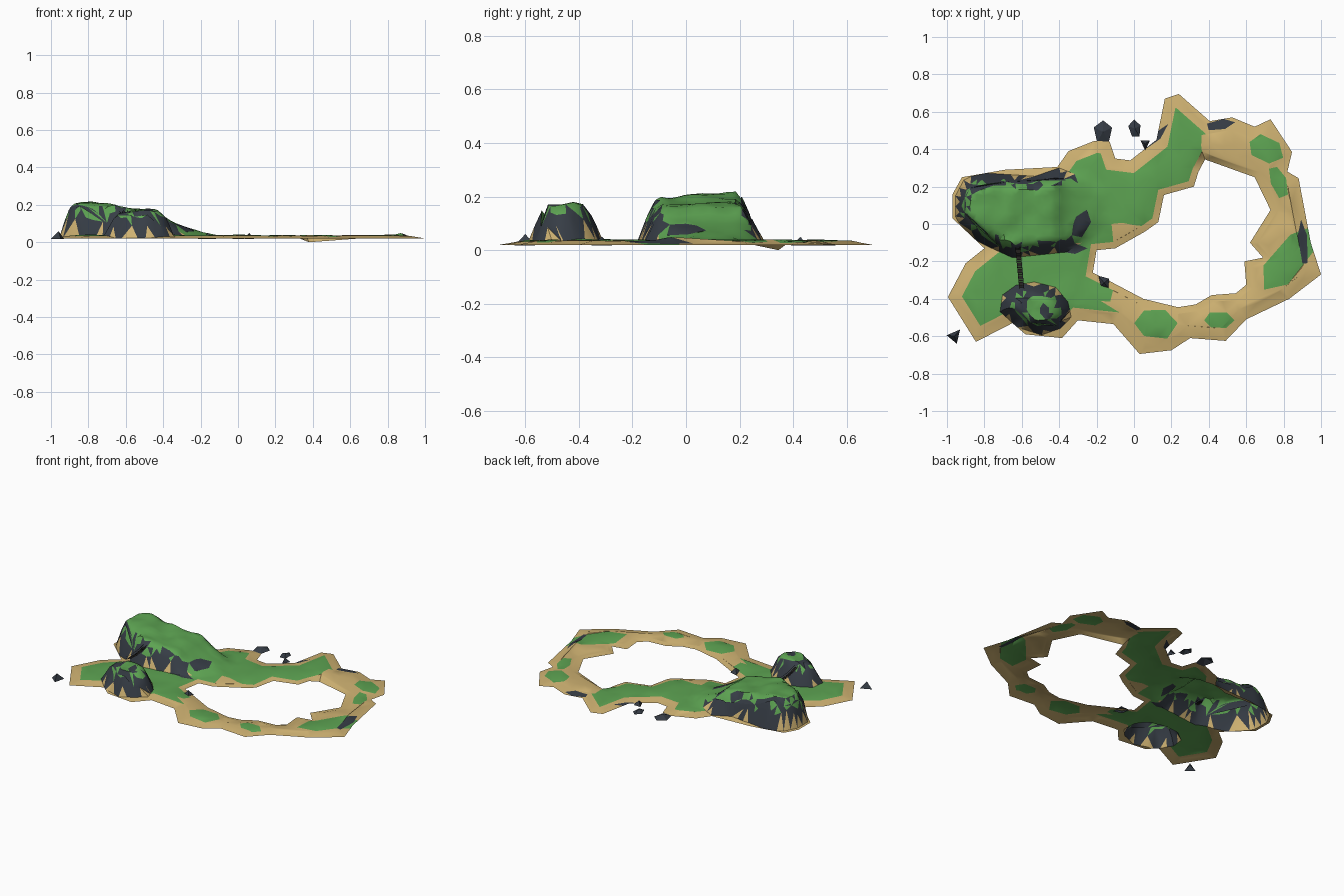
import bpy, math, random
from mathutils import Vector, noise
from mathutils.geometry import delaunay_2d_cdt

if "Cube" in bpy.data.objects:
    bpy.data.objects.remove(bpy.data.objects["Cube"])
random.seed(4)


def material(name, rgb):
    m = bpy.data.materials.new(name)
    m.diffuse_color = (*rgb, 1)
    m.use_nodes = True
    m.node_tree.nodes["Principled BSDF"].inputs["Base Color"].default_value = m.diffuse_color
    return m


MATS = [material("sand", (0.63, 0.45, 0.17)), material("grass", (0.11, 0.37, 0.085)),
        material("dark rock", (0.037, 0.046, 0.06)), material("dark wood", (0.02, 0.018, 0.016))]
SAND, GRASS, ROCK, WOOD = range(4)


def poly(*c):
    return [Vector(c[i:i + 2]) for i in range(0, len(c), 2)]


def blob(x, y, rx, ry, turn=0, n=6):
    """Irregular low-poly patch: a jittered, turned ellipse."""
    a, out = math.radians(turn), []
    for i in range(n):
        t, r = math.tau * i / n, random.uniform(.88, 1.15)
        u, v = rx * r * math.cos(t), ry * r * math.sin(t)
        out.append(Vector((x + u * math.cos(a) - v * math.sin(a), y + u * math.sin(a) + v * math.cos(a))))
    return out


def edges_of(p):
    return zip(p, p[1:] + p[:1])


def inside(q, p):
    hit = False
    for a, b in edges_of(p):
        if (a.y > q.y) != (b.y > q.y) and q.x < a.x + (q.y - a.y) * (b.x - a.x) / (b.y - a.y):
            hit = not hit
    return hit


def dist(q, p):
    best = 9
    for a, b in edges_of(p):
        d = b - a
        t = max(0, min(1, (q - a).dot(d) / d.length_squared))
        best = min(best, (q - a - d * t).length)
    return best


def offset(p, d):
    """Move every corner sideways: to the left of travel when d is positive."""
    out = []
    for a, b, c in zip(p[-1:] + p[:-1], p, p[1:] + p[:1]):
        e, f = (b - a).normalized(), (c - b).normalized()
        n = Vector((-e.y - f.y, e.x + f.x)).normalized()
        out.append(b + n * d / max(.6, n.dot(Vector((-e.y, e.x)))))
    return out


# Coast (counter-clockwise) and lagoon (clockwise)
coast = poly(-.995, -.39, -.845, -.63, -.65, -.53, -.58, -.59, -.385, -.61, -.30, -.515,
             -.11, -.535, .03, -.695, .20, -.675, .30, -.61, .49, -.625, .60, -.51,
             .83, -.40, 1, -.27, .945, -.10, .88, .245, .82, .28, .845, .385, .73, .56,
             .645, .52, .525, .57, .405, .55, .24, .695, .165, .67, .12, .45, -.02, .34,
             -.10, .35, -.13, .44, -.21, .445, -.35, .39, -.41, .305, -.69, .29, -.92, .25,
             -.97, .16, -.97, .03, -.80, -.13, -.90, -.21)
lagoon = poly(-.20, -.14, -.10, -.13, .06, -.04, .13, .01, .16, .155, .32, .20, .345, .28,
              .38, .345, .645, .25, .73, .075, .62, -.10, .69, -.18, .59, -.20, .60, -.325,
              .545, -.37, .415, -.38, .33, -.43, .235, -.445, .05, -.40, -.14, -.30, -.22, -.26)
inland, bank = offset(coast, .065), offset(lagoon, .035)

# Bases of the two hills; the north one falls away to the east
north = poly(-.955, .04, -.955, .15, -.91, .235, -.83, .275, -.53, .255, -.40, .30, -.15, .20,
             -.12, 0, -.36, -.15, -.65, -.18, -.76, -.13, -.90, -.06)
south = blob(-.515, -.44, .20, .135, -18, 10)

# Patches, later ones win
patches = [(GRASS, blob(.11, -.53, .12, .085)), (GRASS, blob(.45, -.515, .08, .045)),
           (GRASS, blob(.70, .40, .10, .065, -25)), (GRASS, blob(.77, .23, .045, .09, 20)),
           (GRASS, blob(.83, -.18, .21, .085, 52)), (ROCK, blob(.46, .53, .08, .03, 10, 5)),
           (ROCK, blob(.905, -.11, .14, .025, 95, 5)), (ROCK, blob(.125, .47, .09, .022, 48, 4)),
           (ROCK, blob(-.34, -.13, .08, .03, 0, 5)), (ROCK, blob(-.28, 0, .085, .045, 70, 5))]


def north_top(x):
    if x < -.42:
        return .17 - .05 * max(0, min(1, (x + .75) / .33))
    return .012 + .108 * max(0, (-.15 - x) / .27) ** 1.7


def hill(q):
    """Height added by the two hills."""
    if inside(q, north):
        base, top = north, north_top(q.x)
    elif inside(q, south):
        base, top = south, .138 - .9 * (q.x + .5) ** 2
    else:
        return 0
    top *= 1 + .16 * noise.noise((q.x * 9, q.y * 9, 1.5))
    return top * math.sin(min(dist(q, base) / .085, 1) * math.pi / 2)


def height(q):
    edge = min(dist(q, coast), dist(q, lagoon))
    z = .02 + .018 * min(edge / .09, 1) + hill(q)
    if edge > .03:
        z += .006 * noise.noise((q.x * 12, q.y * 12, 0))
    if (q - Vector((.38, .345))).length < .01:    # one shore corner dips under water
        z = 0
    if (q - Vector((.88, -.05))).length < .03:    # small rocky crest on the east shore
        z += .015
    return z


# Points and constraint edges for the triangulated land
pts, lines = [], []


def add_loop(p, step):
    loop = []
    for a, b in edges_of(p):
        n = max(1, round((b - a).length / step))
        loop += [a.lerp(b, i / n) for i in range(n)]
    s = len(pts)
    pts.extend(loop)
    lines.extend((s + i, s + (i + 1) % len(loop)) for i in range(len(loop)))


for p in [coast, lagoon, inland, bank] + [p for _, p in patches]:
    add_loop(p, 1)
for p in (north, south):
    add_loop(p, .045)
for i in range(-33, 34):
    for j in range(-24, 25):
        q = Vector((i * .03 + random.uniform(-.008, .008), j * .03 + random.uniform(-.008, .008)))
        on_hill = inside(q, north) or inside(q, south)
        if (on_hill or (i % 2 == 0 and j % 2 == 0)) and min(dist(q, p) for p in (coast, lagoon, north, south)) > .02:
            pts.append(q)
v2, _, tris = delaunay_2d_cdt(pts, lines, [], 0, 1e-4)[:3]
verts = [(q.x, q.y, height(q)) for q in v2]


def colour(t, c):
    a, b, d = (Vector(verts[i]) for i in t)
    for base in (north, south):
        if inside(c, base) and abs((b - a).cross(d - a).normalized().z) < .70:
            if sum(dist(v2[i], base) < .004 for i in t) >= 2 and random.random() < .6:
                return SAND                        # sand wedges at the cliff foot
            return GRASS if a.z + b.z + d.z > .36 and random.random() < .3 else ROCK
    if inside(c, south):
        return ROCK if noise.noise((c.x * 14, c.y * 14, 3)) > .15 else GRASS
    west = c.x < .36 and (c.y > 0 or c.x < -.13)   # the broad western land is grassed
    m = GRASS if west and inside(c, inland) and not inside(c, bank) else SAND
    if inside(c, north) and dist(c, north) > .05:
        m = GRASS
    for mat, p in patches:
        if inside(c, p):
            m = mat
    return m


faces, cols = [], []
for t in tris:
    c = (v2[t[0]] + v2[t[1]] + v2[t[2]]) / 3
    if inside(c, coast) and not inside(c, lagoon):
        faces.append(t)
        cols.append(colour(t, c))


def make(name, verts, faces, cols, smooth=None):
    me = bpy.data.meshes.new(name)
    used = sorted({i for f in faces for i in f})
    idx = {k: i for i, k in enumerate(used)}
    me.from_pydata([verts[k] for k in used], [], [[idx[k] for k in f] for f in faces])
    for m in MATS:
        me.materials.append(m)
    for p, c in zip(me.polygons, cols):
        p.material_index = c
    ob = bpy.data.objects.new(name, me)
    bpy.context.collection.objects.link(ob)
    if smooth:
        bpy.context.view_layer.objects.active = ob
        ob.select_set(True)
        bpy.ops.object.shade_smooth_by_angle(angle=math.radians(smooth))
        ob.select_set(False)


make("island_land", verts, faces, cols, 40)

# Loose shore rocks: a footprint fanned up to one peak
rocks = [(blob(-.165, .495, .065, .05, 90, 5), .04), (blob(.005, .51, .05, .033, 95, 5), .035),
         (blob(.06, .43, .035, .03, -90, 3), .05), (blob(-.96, -.60, .045, .04, 50, 3), .06),
         (blob(-.16, -.315, .05, .035, -50, 4), .05)]
for k, (p, top) in enumerate(rocks):
    mid, n = sum(p, Vector((0, 0))) / len(p), len(p)
    make(f"shore_rock_{k + 1}", [(*q, .018) for q in p] + [(*mid, top)],
         [(i, (i + 1) % n, n) for i in range(n)], [ROCK] * n)

# Rope bridge between the hills: sagging planks with two hand ropes
A, B, N = Vector((-.625, -.09, .16)), Vector((-.60, -.345, .16)), 22
bv, bf = [], []
for i in range(N):
    for off, lift, w in ((0, 0, .012), (-.012, .012, .0015), (.012, .012, .0015)):
        s = len(bv)
        for t in (i / N, (i + (1 if off else .85)) / N):
            c = A.lerp(B, t) + Vector((off, 0, lift - .06 * t * (1 - t)))
            bv += [c - Vector((w, 0, 0)), c + Vector((w, 0, 0))]
        bf.append((s, s + 1, s + 3, s + 2))
make("rope_bridge", bv, bf, [WOOD] * len(bf))
